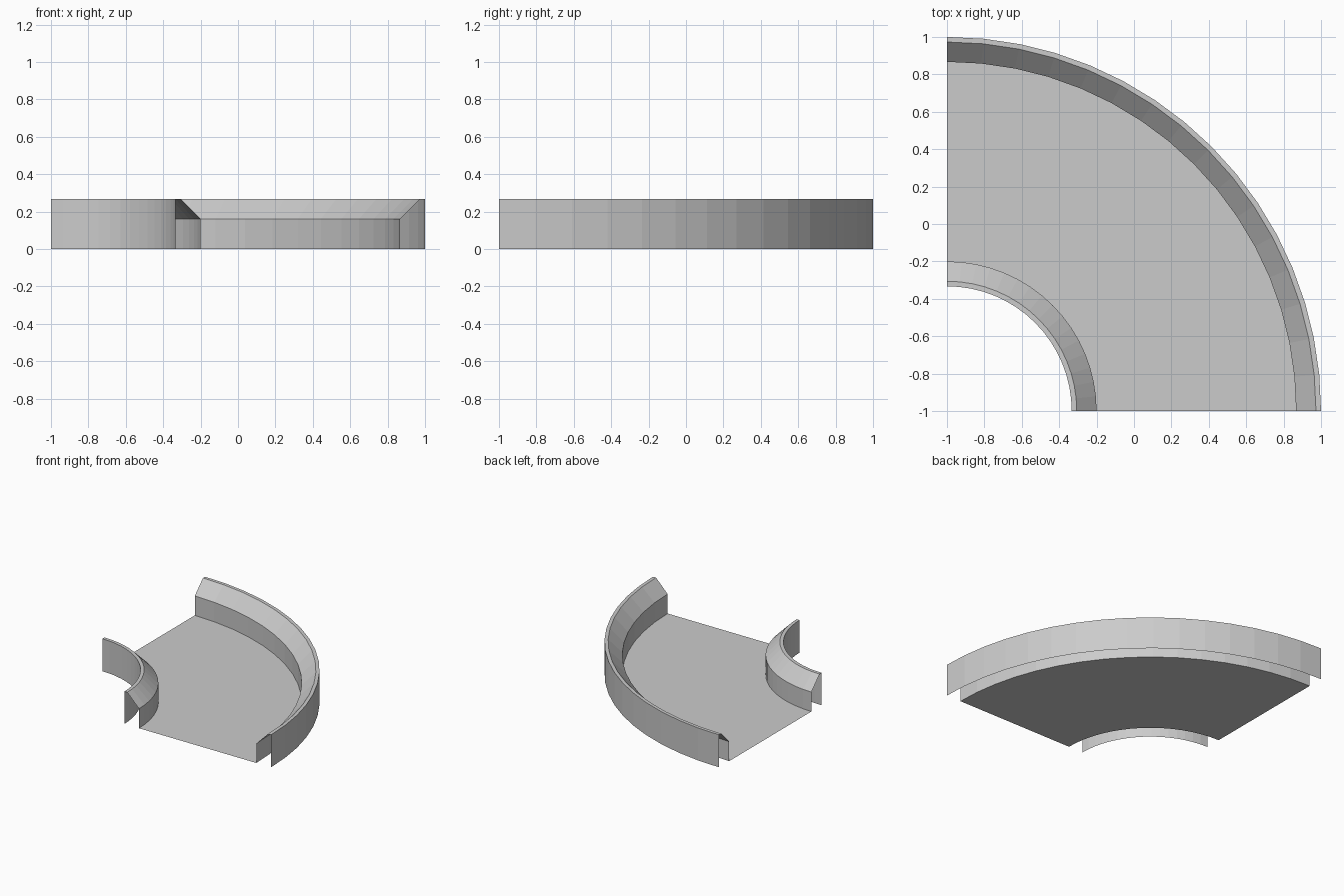
import bpy
import bmesh
from math import sin, cos, pi

if "Cube" in bpy.data.objects:
    bpy.data.objects.remove(bpy.data.objects["Cube"])

SEGMENTS = 16                          # facets in the quarter turn
INNER, OUTER = 0.667, 2.0              # radii about the corner of the bend
WIDTH, RIM = 0.133, 0.027              # curb width and its flat top
WALL, TOP = 0.16, 0.267                # heights of the inside wall and rim

grey = bpy.data.materials.new("light_grey")
grey.use_nodes = True
colour = (0.6, 0.6, 0.6, 1)
grey.diffuse_color = colour
grey.node_tree.nodes["Principled BSDF"].inputs["Base Color"].default_value = colour


def sweep(name, profile):
    """Sweep a (radius, height) profile through a quarter turn."""
    bm = bmesh.new()
    rings = []
    for i in range(SEGMENTS + 1):
        a = i / SEGMENTS * pi / 2
        rings.append([bm.verts.new((r * cos(a) - 1, r * sin(a) - 1, z))
                      for r, z in profile])
    for near, far in zip(rings, rings[1:]):
        for j in range(len(profile) - 1):
            bm.faces.new((near[j], near[j + 1], far[j + 1], far[j]))
    mesh = bpy.data.meshes.new(name)
    bm.to_mesh(mesh)
    bm.free()
    mesh.materials.append(grey)
    obj = bpy.data.objects.new(name, mesh)
    bpy.context.collection.objects.link(obj)
    return obj


# Flat track bed between the curbs
sweep("track_floor", [(INNER + WIDTH, 0), (OUTER - WIDTH, 0)])

# Hollow curbs: plain back wall, narrow rim, bevel, low wall by the track
sweep("inner_curb", [(INNER, 0), (INNER, TOP), (INNER + RIM, TOP),
                     (INNER + WIDTH, WALL), (INNER + WIDTH, 0)])
sweep("outer_curb", [(OUTER - WIDTH, 0), (OUTER - WIDTH, WALL),
                     (OUTER - RIM, TOP), (OUTER, TOP), (OUTER, 0)])
